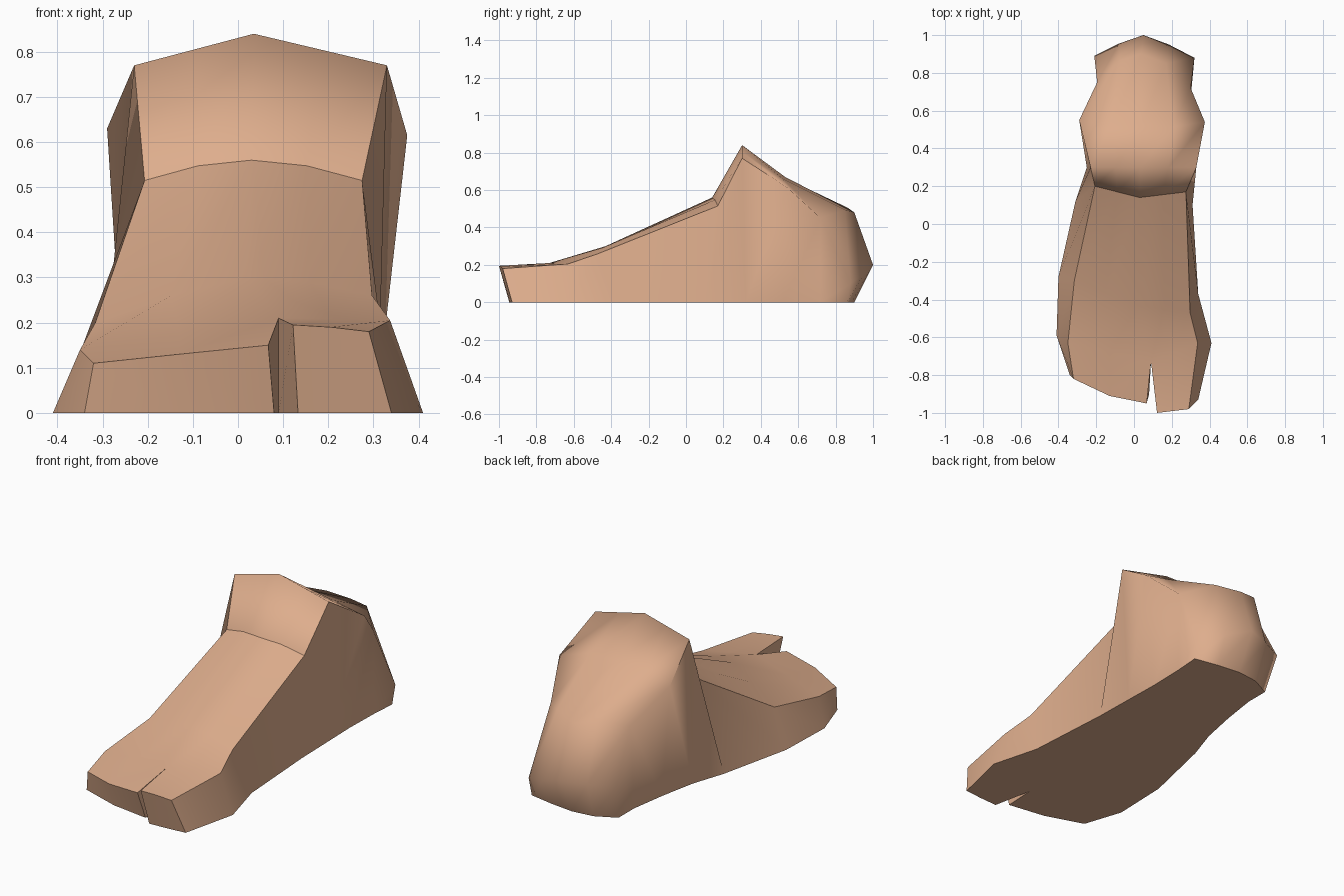
import bpy, bmesh, math
from mathutils import Vector as V

if "Cube" in bpy.data.objects:
    bpy.data.objects.remove(bpy.data.objects["Cube"])

skin = bpy.data.materials.new("skin_tan")
skin.diffuse_color = (0.73, 0.42, 0.265, 1)
skin.use_nodes = True
skin.node_tree.nodes["Principled BSDF"].inputs["Base Color"].default_value = skin.diffuse_color

# Upper surface sections from toe joint to heel: left edge, middle, right edge, bulge
TOP = [
    ((-.35, -.63, .14), (.09, -.73, .21), (.337, -.63, .205), (0, 0, 0)),
    ((-.316, -.30, .20), (.02, -.43, .30), (.297, -.47, .26), (0, 0, .01)),
    ((-.207, .20, .515), (.03, .14, .56), (.275, .17, .515), (0, 0, .01)),
    ((-.23, .30, .77), (.035, .30, .84), (.33, .30, .77), (0, 0, 0)),
    ((-.29, .55, .63), (.04, .53, .67), (.375, .54, .615), (0, -.02, .02)),
    ((-.195, .75, .47), (.04, .90, .48), (.30, .72, .45), (0, .04, .03)),
    ((-.21, .89, .20), (.05, 1.0, .20), (.32, .88, .10), (0, .01, 0)),
]
# Sole outline: left and right point of each section
SOLE = [
    ((-.41, -.59), (.41, -.63)),
    ((-.40, -.28), (.34, -.37)),
    ((-.31, .12), (.31, .10)),
    ((-.25, .30), (.305, .32)),
    ((-.21, .50), (.30, .52)),
    ((-.18, .70), (.305, .72)),
    ((-.18, .83), (.315, .86)),
]

bm = bmesh.new()
def vert(p):
    return bm.verts.new(V(p) if len(p) == 3 else V((p[0], p[1], 0)))

def face(*vs):
    return bm.faces.new(vs)

# Lofted upper, five columns wide
rows = []
for left, mid, right, bulge in TOP:
    l, m, r, b = V(left), V(mid), V(right), V(bulge)
    rows.append([vert(p) for p in (l, (l + m) / 2 + b, m, (m + r) / 2 + b, r)])
sole = [(vert(a), vert(b)) for a, b in SOLE]
for i in range(len(rows) - 1):
    for j in range(4):
        face(rows[i][j], rows[i][j + 1], rows[i + 1][j + 1], rows[i + 1][j])
    for side, col in ((0, 0), (1, 4)):
        face(sole[i][side], rows[i][col], rows[i + 1][col], sole[i + 1][side])

# Heel underside rim
heel = [sole[-1][0], vert((-.07, .885)), vert((.05, .90)), vert((.18, .885)), sole[-1][1]]
for j in range(4):
    face(rows[-1][j], rows[-1][j + 1], heel[j + 1], heel[j])

# Toes on either side of the slit
slit_low = vert((.09, -.73))
def toe(top, low, cols):
    t = [vert(p) for p in top]
    b = [vert(p) for p in low]
    back = [rows[0][c] for c in cols]
    for k in range(2):
        face(t[k], t[k + 1], back[k + 1], back[k])
        face(t[k], t[k + 1], b[k + 1], b[k])
    for k in (0, 2):
        c = cols[k]
        under = slit_low if c == 2 else sole[0][0 if c == 0 else 1]
        face(t[k], back[k], under, b[k])
    return b

big = toe([(-.32, -.82, .11), (-.13, -.91, .13), (.067, -.95, .15)],
          [(-.34, -.80), (-.13, -.87), (.08, -.90)], (0, 1, 2))
small = toe([(.122, -1.0, .195), (.205, -.99, .19), (.29, -.98, .18)],
            [(.133, -.945), (.23, -.94), (.34, -.93)], (2, 3, 4))

# Flat sole
loop = [s[0] for s in sole] + heel[1:4] + [s[1] for s in reversed(sole)]
loop += small[::-1] + [slit_low] + big[::-1]
sole_face = face(*loop)
bmesh.ops.recalc_face_normals(bm, faces=bm.faces)
bmesh.ops.triangulate(bm, faces=[sole_face])

# Smooth heel and instep, sharp folds along the upper, toes and sole
for f in bm.faces:
    f.smooth = True
for e in bm.edges:
    a, b = (v.co for v in e.verts)
    on_sole = a.z < .001 and b.z < .001
    ridge = abs(a.y - .3) < .01 and abs(b.y - .3) < .01
    fold = (a.y + b.y) / 2 < .6 and not ridge
    if e.calc_face_angle(0) > math.radians(35) and (on_sole or fold):
        e.smooth = False

mesh = bpy.data.meshes.new("foot")
bm.to_mesh(mesh)
bm.free()
mesh.materials.append(skin)
foot = bpy.data.objects.new("foot", mesh)
bpy.context.collection.objects.link(foot)
